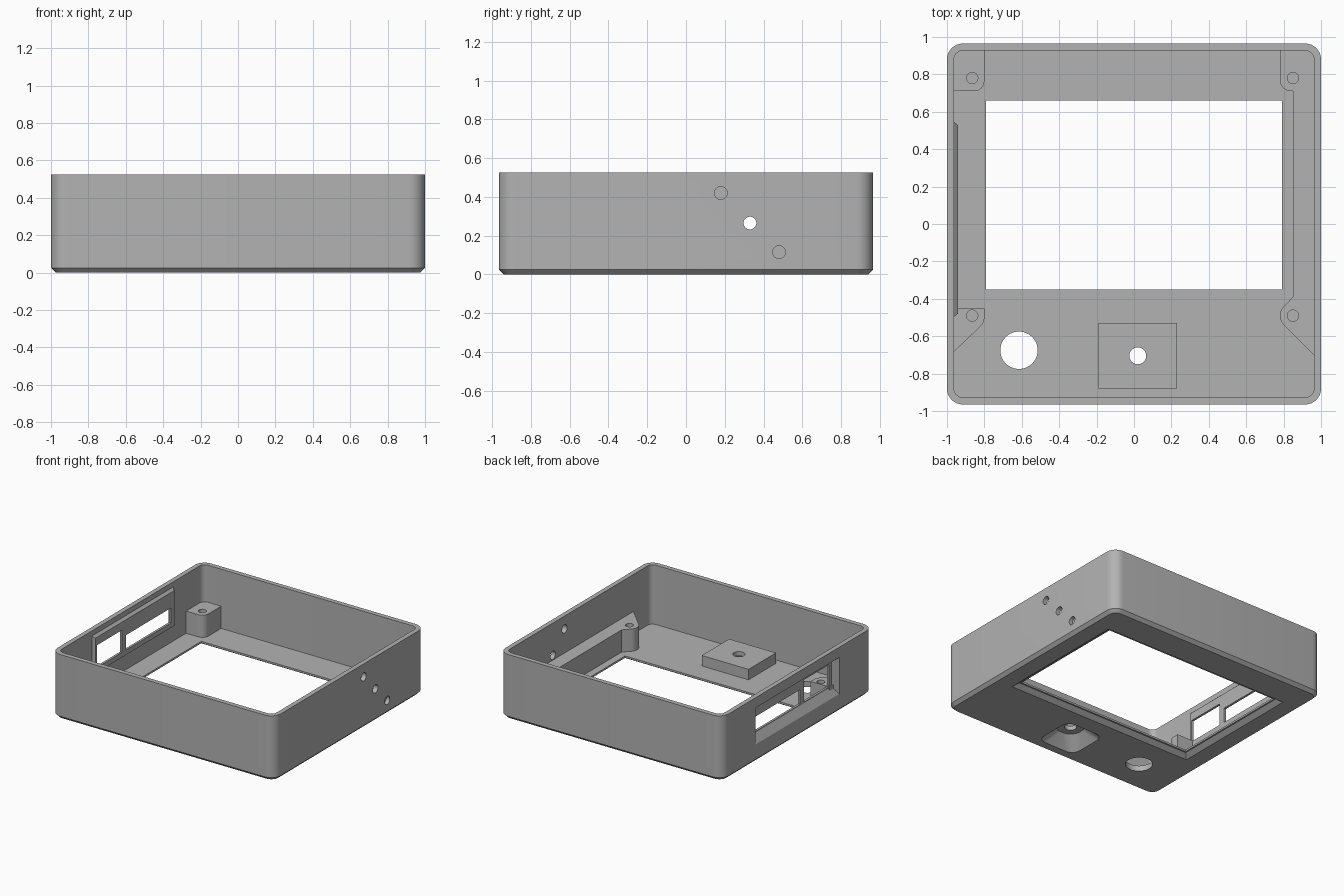
import bpy, bmesh, math

cube = bpy.data.objects.get("Cube")
if cube:
    bpy.data.objects.remove(cube, do_unlink=True)

grey = bpy.data.materials.new("plain_grey")
grey.use_nodes = True
grey.diffuse_color = (0.45, 0.45, 0.45, 1)
grey.node_tree.nodes["Principled BSDF"].inputs["Base Color"].default_value = grey.diffuse_color


def loft(name, rings):
    """Solid skinned through closed rings of equal length, capped at both ends."""
    bm = bmesh.new()
    loops = [[bm.verts.new(p) for p in ring] for ring in rings]
    n = len(loops[0])
    for a, b in zip(loops, loops[1:]):
        for i in range(n):
            j = (i + 1) % n
            bm.faces.new((a[i], a[j], b[j], b[i]))
    bm.faces.new(loops[0])
    bm.faces.new(loops[-1])
    bmesh.ops.recalc_face_normals(bm, faces=bm.faces)
    mesh = bpy.data.meshes.new(name)
    bm.to_mesh(mesh)
    bm.free()
    mesh.materials.append(grey)
    obj = bpy.data.objects.new(name, mesh)
    bpy.context.collection.objects.link(obj)
    return obj


def round_rect(cx, cy, hx, hy, r, z, steps=8):
    ring = []
    for k, (sx, sy) in enumerate([(1, 1), (-1, 1), (-1, -1), (1, -1)]):
        for i in range(steps + 1):
            a = math.pi / 2 * (k + i / steps)
            ring.append((cx + sx * (hx - r) + r * math.cos(a),
                         cy + sy * (hy - r) + r * math.sin(a), z))
    return ring


def rect(x0, x1, y0, y1, z):
    return [(x0, y0, z), (x1, y0, z), (x1, y1, z), (x0, y1, z)]


def side_rect(x, y0, y1, z0, z1):
    return [(x, y0, z0), (x, y1, z0), (x, y1, z1), (x, y0, z1)]


def circle(r, n=40):
    return [(r * math.cos(2 * math.pi * i / n), r * math.sin(2 * math.pi * i / n)) for i in range(n)]


def drill(x, y, r, z0, z1):
    return loft("drill", [[(x + u, y + v, z) for u, v in circle(r)] for z in (z0, z1)])


def arc(cx, cy, r, a0, a1, steps=8):
    angles = [math.radians(a0 + (a1 - a0) * i / steps) for i in range(steps + 1)]
    return [(cx + r * math.cos(a), cy + r * math.sin(a)) for a in angles]


def prism(name, outline, z0, z1):
    return loft(name, [[(x, y, z) for x, y in outline] for z in (z0, z1)])


def combine(target, tool, operation):
    mod = target.modifiers.new(operation.lower(), 'BOOLEAN')
    mod.operation, mod.solver, mod.object = operation, 'EXACT', tool
    bpy.context.view_layer.objects.active = target
    bpy.ops.object.modifier_apply(modifier=mod.name)
    bpy.data.objects.remove(tool, do_unlink=True)


FLOOR, TOP, BOSS = 0.045, 0.525, 0.225
HX, HY, WALL = 1.0, 0.965, 0.038

# Open tray with chamfered underside
shell = loft("case_shell", [
    round_rect(0, 0, HX - 0.025, HY - 0.025, 0.06, 0),
    round_rect(0, 0, HX, HY, 0.085, 0.025),
    round_rect(0, 0, HX, HY, 0.085, TOP),
    round_rect(0, 0, HX - WALL, HY - WALL, 0.047, TOP),
    round_rect(0, 0, HX - WALL, HY - WALL, 0.047, FLOOR)])

# Raised pad around the small hole, and inner bulge of the port panel
combine(shell, loft("pad", [rect(-0.19, 0.23, -0.88, -0.53, z) for z in (0.03, 0.13)]), 'UNION')
combine(shell, loft("port_bulge", [
    side_rect(-0.98, -0.51, 0.56, 0.15, 0.5),
    side_rect(-0.942, -0.48, 0.53, 0.18, 0.465)]), 'UNION')

# Screen window with a bevelled outer edge
combine(shell, loft("window_cut", [
    rect(-0.79 - b, 0.79 + b, -0.35 - b, 0.66 + b, z)
    for b, z in ((0.06, -0.01), (0.05, 0), (0.012, 0.03), (0, 0.03), (0, 0.1))]), 'DIFFERENCE')

# Large round hole, knob recess and shaft hole
combine(shell, drill(-0.615, -0.675, 0.1, -0.1, 0.2), 'DIFFERENCE')
combine(shell, loft("recess_cut", [
    round_rect(0.02, -0.705, h, h, r, z)
    for h, r, z in ((0.175, 0.07, -0.01), (0.17, 0.07, 0), (0.1, 0.09, 0.095))]), 'DIFFERENCE')
combine(shell, drill(0.02, -0.705, 0.045, 0.05, 0.2), 'DIFFERENCE')

# Port panel: sloped outer pocket with two openings
combine(shell, loft("pocket_cut", [
    side_rect(-1.01, -0.545, 0.545, 0.13, 0.445),
    side_rect(-0.96, -0.49, 0.52, 0.21, 0.43)]), 'DIFFERENCE')
for y0, y1, z0, z1 in ((-0.46, -0.14, 0.22, 0.4), (-0.09, 0.49, 0.22, 0.34)):
    combine(shell, loft("port_cut", [side_rect(x, y0, y1, z0, z1) for x in (-1.1, -0.9)]), 'DIFFERENCE')

# Diagonal row of three holes in the right wall
for y, z in ((0.18, 0.42), (0.33, 0.265), (0.48, 0.115)):
    combine(shell, loft("side_drill", [[(x, y + u, z + v) for u, v in circle(0.033, 24)]
                                       for x in (0.9, 1.1)]), 'DIFFERENCE')

# Screw bosses, the right pair joined by a rib
E, B = 0.97, 0.94
bosses = [
    prism("back_left_boss", [(-E, B), (-E, 0.71)] + arc(-0.855, 0.765, 0.055, -90, 0) + [(-0.8, B)], 0.03, BOSS),
    prism("front_left_boss", [(-E, -0.69), ] + arc(-0.865, -0.5, 0.065, -45, 0)
          + [(-0.8, -0.452), (-E, -0.452)], 0.03, BOSS),
    prism("right_boss_rib", [(E, B), (0.78, B)] + arc(0.84, 0.77, 0.06, 180, 270)
          + [(0.85, 0.71), (0.85, -0.39)] + arc(0.85, -0.49, 0.07, 135, 225) + [(E, -0.71)], 0.03, BOSS)]
for obj, spots in zip(bosses, ([(-0.865, 0.78)], [(-0.865, -0.49)], [(0.85, 0.78), (0.85, -0.49)])):
    for x, y in spots:
        combine(obj, drill(x, y, 0.03, 0.08, 0.3), 'DIFFERENCE')

# Smooth the rounded corners and keep the edges crisp
bpy.ops.object.select_all(action='DESELECT')
for obj in [shell] + bosses:
    obj.select_set(True)
    bpy.context.view_layer.objects.active = obj
bpy.ops.object.shade_smooth_by_angle(angle=math.radians(30))
